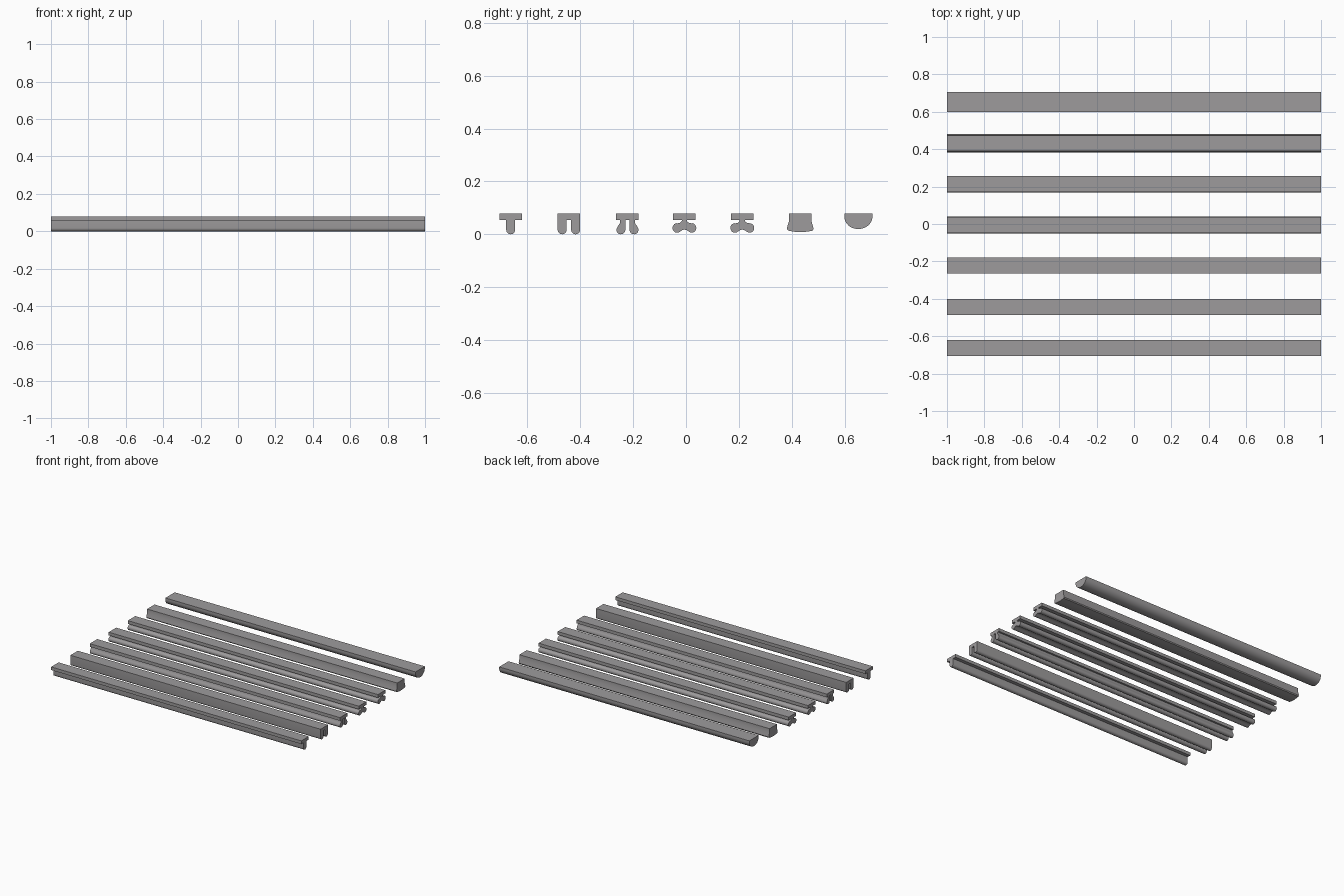
import bpy, bmesh, math

if "Cube" in bpy.data.objects:
    bpy.data.objects.remove(bpy.data.objects["Cube"])

grey = bpy.data.materials.new("plain grey")
grey.diffuse_color = (0.34, 0.33, 0.335, 1)
grey.use_nodes = True
grey.node_tree.nodes["Principled BSDF"].inputs["Base Color"].default_value = grey.diffuse_color

TOP, UNDER, H = 0.078, 0.055, 0.0425   # plate top, plate underside, half width


def arc(cy, cz, ry, rz, a0, a1, n=10):
    """Points on an elliptical arc, angles in degrees."""
    return [(cy + ry * math.cos(math.radians(a0 + (a1 - a0) * i / n)),
             cz + rz * math.sin(math.radians(a0 + (a1 - a0) * i / n)))
            for i in range(n + 1)]


def strip(name, y, profile):
    """Extrude a closed (y, z) profile along the full length in x."""
    bm = bmesh.new()
    face = bm.faces.new([bm.verts.new((-1, y + p[0], p[1])) for p in profile])
    ext = bmesh.ops.extrude_face_region(bm, geom=[face], use_keep_orig=True)
    verts = [g for g in ext["geom"] if isinstance(g, bmesh.types.BMVert)]
    bmesh.ops.translate(bm, verts=verts, vec=(2, 0, 0))
    bmesh.ops.recalc_face_normals(bm, faces=bm.faces)
    me = bpy.data.meshes.new(name)
    bm.to_mesh(me)
    bm.free()
    me.materials.append(grey)
    ob = bpy.data.objects.new(name, me)
    bpy.context.collection.objects.link(ob)
    bpy.ops.object.select_all(action='DESELECT')
    ob.select_set(True)
    bpy.context.view_layer.objects.active = ob
    bpy.ops.object.shade_smooth_by_angle(angle=math.radians(35))


plate_top = [(H, TOP), (-H, TOP)]

# T strip with one rounded rib
r = 0.017
strip("single_rib_strip", -0.663, plate_top + [(-H, UNDER), (-r, UNDER)]
      + arc(0, r, r, r, 180, 360) + [(r, UNDER), (H, UNDER)])

# strip with two rounded legs flush with the plate edges
c = H - r
strip("double_leg_strip", -0.443, plate_top + arc(-c, r, r, r, 180, 360)
      + [(-c + r, UNDER), (c - r, UNDER)]
      + arc(c, r, r, r, 180, 360))

# strip with two legs with a waisted outer side
neck = 0.028
strip("waisted_leg_strip", -0.222, plate_top
      + [(-H, UNDER), (-neck, UNDER), (-neck, 0.042), (-0.035, 0.032)]
      + arc(-0.0245, r, r, r, 170, 360)
      + [(-0.0075, UNDER), (0.0085, UNDER)]
      + arc(0.0255, r, r, r, 180, 370)
      + [(0.036, 0.032), (neck + .001, 0.042), (neck + .001, UNDER), (H, UNDER)])

# strips with a narrow stem and two drooping lobes
left = ([(-0.010, UNDER), (-0.010, 0.050), (-0.016, 0.044)]
        + arc(-0.028, 0.024, 0.017, 0.018, 80, 300, 14)
        + [(-0.008, 0.016)])
right = [(-a, b) for a, b in reversed(left)]
wing = plate_top + [(-H, UNDER)] + left + [(0, 0.018)] + right + [(H, UNDER)]
strip("winged_strip_a", -0.006, wing)
strip("winged_strip_b", 0.213, wing)

# solid block strip with flared base
strip("flared_block_strip", 0.432, [
    (H, TOP), (-H, TOP), (-H, 0.050), (-0.049, 0.028), (-0.050, 0.020),
    (-0.046, 0.014), (-0.025, 0.010), (0, 0.008), (0.025, 0.010),
    (0.046, 0.013), (0.050, 0.020), (0.049, 0.028), (H, 0.050)])

# half round strip
strip("half_round_strip", 0.652, [(0.053, TOP), (-0.053, TOP)]
      + arc(0, 0.066, 0.053, 0.046, 180, 360, 20))
